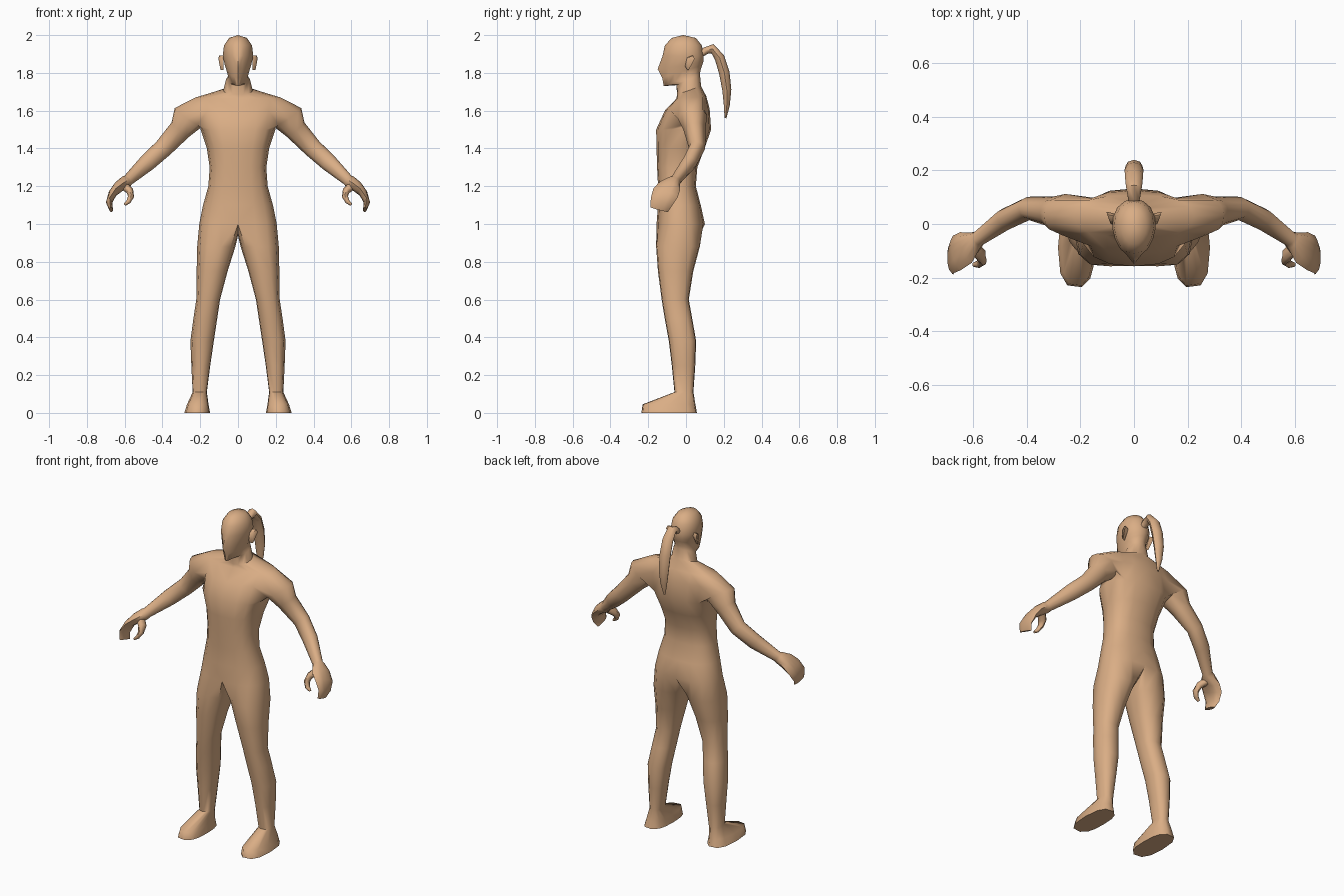
import bpy, bmesh, math
from mathutils import Vector, Matrix

if "Cube" in bpy.data.objects:
    bpy.data.objects.remove(bpy.data.objects["Cube"])

skin = bpy.data.materials.new("skin")
skin.diffuse_color = (0.70, 0.42, 0.235, 1)
skin.use_nodes = True
skin.node_tree.nodes["Principled BSDF"].inputs["Base Color"].default_value = skin.diffuse_color


def power(v, p):
    return math.copysign(abs(v) ** p, v)


def strip(bm, a, b, closed=True, skip=()):
    """Join two equal rows of vertices with quads."""
    n = len(a)
    for i in range(n if closed else n - 1):
        if i not in skip:
            j = (i + 1) % n
            bm.faces.new((a[i], a[j], b[j], b[i]))


def loft(bm, rings, closed=True):
    for a, b in zip(rings, rings[1:]):
        strip(bm, a, b, closed)


def tube_rings(bm, path, angles):
    """Rings across a path of (x, y, z, half width, half thickness)."""
    pts = [Vector(p[:3]) for p in path]
    rings = []
    for i, p in enumerate(path):
        d = (pts[min(i + 1, len(pts) - 1)] - pts[max(i - 1, 0)]).normalized()
        u = d.cross(Vector((0, 1, 0))).normalized()
        v = u.cross(d)
        rings.append([bm.verts.new(pts[i] + v * p[3] * math.cos(math.radians(t))
                                   + u * p[4] * math.sin(math.radians(t))) for t in angles])
    return rings


def finish(name, bm, mirror=True):
    if mirror:
        bmesh.ops.mirror(bm, geom=bm.verts[:] + bm.edges[:] + bm.faces[:],
                         matrix=Matrix(), merge_dist=0.0005, axis='X')
        bmesh.ops.remove_doubles(bm, verts=bm.verts[:], dist=0.0005)
    bmesh.ops.recalc_face_normals(bm, faces=bm.faces[:])
    me = bpy.data.meshes.new(name)
    bm.to_mesh(me)
    bm.free()
    me.materials.append(skin)
    ob = bpy.data.objects.new(name, me)
    bpy.context.collection.objects.link(ob)
    bpy.ops.object.select_all(action='DESELECT')
    ob.select_set(True)
    bpy.context.view_layer.objects.active = ob
    bpy.ops.object.shade_smooth_by_angle(angle=math.radians(55))


# Body: half rings from hips to crown
# front z, back z, front y, back y, half width, roundness, face taper, nose
bm = bmesh.new()
core = [
    (1.00, 1.00, -.156, .100, .205, .85, 0, 0),
    (1.10, 1.10, -.148, .078, .185, .85, 0, 0),
    (1.20, 1.20, -.148, .052, .157, .80, 0, 0),
    (1.30, 1.30, -.153, .060, .150, .80, 0, 0),
    (1.40, 1.40, -.156, .098, .165, .80, 0, 0),
    (1.50, 1.50, -.158, .133, .198, .80, 0, 0),
    (1.60, 1.61, -.112, .125, .212, .80, 0, 0),
    (1.665, 1.675, -.05, .108, .225, .80, 0, 0),
    (1.685, 1.73, -.048, .080, .078, 1, 0, 0),
    (1.735, 1.79, -.050, .074, .064, 1, 0, 0),
    (1.73, 1.81, -.118, .076, .066, 1, .50, 0),
    (1.775, 1.84, -.126, .085, .074, 1, .40, 0),
    (1.82, 1.86, -.126, .092, .082, 1, .30, .024),
    (1.89, 1.89, -.124, .094, .091, 1, .22, 0),
    (1.945, 1.945, -.112, .084, .080, 1, .15, 0),
    (1.985, 1.985, -.076, .052, .050, 1, .10, 0),
]
rows = []
for zf, zb, yf, yb, w, p, taper, nose in core:
    row = []
    for k in range(9):
        a = math.pi * k / 8
        f = (1 + math.cos(a)) / 2
        x = 0 if k in (0, 8) else w * power(math.sin(a), p) * (1 - taper * f)
        y = (yf + yb) / 2 - (yb - yf) / 2 * power(math.cos(a), p)
        row.append(bm.verts.new((x, y - (nose if k == 0 else 0), zf * f + zb * (1 - f))))
    rows.append(row)
for i in range(len(rows) - 1):
    # leave an arm opening at the shoulder
    strip(bm, rows[i], rows[i + 1], False, range(2, 6) if i in (5, 6) else ())
crown = bm.verts.new((0, -.015, 2.0))
for a, b in zip(rows[-1], rows[-1][1:]):
    bm.faces.new((a, b, crown))

# Leg and foot: from the hip ring and crotch seam down to the sole
seam = [bm.verts.new(c) for c in ((0, .06, .955), (0, -.02, .938), (0, -.10, .95))]
leg = [rows[0] + seam]
# z, inner x, outer x, front y, back y, roundness
for z, x0, x1, y0, y1, p in [
    (.88, .014, .216, -.160, .075, .85),
    (.75, .055, .219, -.150, .040, .85),
    (.60, .095, .221, -.130, .016, .85),
    (.50, .110, .236, -.114, .034, .85),
    (.38, .128, .252, -.092, .055, .85),
    (.25, .147, .247, -.076, .050, .85),
    (.11, .165, .240, -.062, .040, .85),
    (.045, .156, .270, -.232, .052, .75),
    (.00, .148, .284, -.238, .060, .75),
]:
    ring = []
    for k in range(12):
        a = math.radians(-45 + 33.75 * k if k <= 8 else 225 + 22.5 * (k - 8))
        ring.append(bm.verts.new(((x0 + x1) / 2 + (x1 - x0) / 2 * power(math.sin(a), p),
                                  (y0 + y1) / 2 - (y1 - y0) / 2 * power(math.cos(a), p), z)))
    leg.append(ring)
loft(bm, leg)
bm.faces.new(leg[-1])

# Arm and curled hand: from the shoulder opening to the fingertips
opening = rows[5][2:7] + [rows[6][6]] + rows[7][6:1:-1] + [rows[6][2]]
angles = [225 + 22.5 * i for i in range(5)] + [360] + [405 + 22.5 * i for i in range(5)] + [540]
arm = tube_rings(bm, [
    (.262, .035, 1.565, .078, .088),
    (.305, .045, 1.500, .058, .060),
    (.395, .058, 1.402, .044, .050),
    (.480, .018, 1.325, .042, .046),
    (.582, -.055, 1.232, .030, .030),
    (.592, -.062, 1.224, .036, .034),
    (.628, -.088, 1.200, .064, .030),
    (.662, -.108, 1.165, .070, .022),
    (.682, -.130, 1.118, .060, .016),
    (.672, -.142, 1.076, .048, .010),
], angles)
loft(bm, [opening] + arm)
bm.faces.new(arm[-1])
finish("body", bm)

# Thumbs
octo = [45 * i for i in range(8)]
bm = bmesh.new()
rings = tube_rings(bm, [
    (.608, -.085, 1.205, .028, .024),
    (.572, -.115, 1.175, .026, .020),
    (.566, -.138, 1.145, .020, .016),
    (.580, -.150, 1.118, .015, .012),
    (.600, -.152, 1.102, .008, .007),
], octo)
loft(bm, rings)
bm.faces.new(rings[0])
bm.faces.new(rings[-1])
finish("thumbs", bm)

# Ears: thin plates leaning outward
bm = bmesh.new()
outline = [(-.005, 1.835), (.008, 1.815), (.022, 1.84), (.040, 1.875), (.030, 1.892), (.005, 1.880)]
inner = [bm.verts.new((.076, y, z)) for y, z in outline]
outer = [bm.verts.new((.088 + (y + .005) * .35, y + .006, z)) for y, z in outline]
strip(bm, inner, outer)
bm.faces.new(inner)
bm.faces.new(outer)
finish("ears", bm)

# Ponytail: arched tapering tube
bm = bmesh.new()
rings = []
for y, z, dy, dz, w, t in [
    (.075, 1.895, .7, .7, .018, .016),
    (.105, 1.918, .7, .6, .024, .020),
    (.140, 1.928, 1, -.2, .030, .025),
    (.178, 1.880, .5, -.9, .034, .027),
    (.203, 1.800, .25, -1, .035, .028),
    (.216, 1.710, .1, -1, .032, .024),
    (.216, 1.630, -.1, -1, .022, .016),
    (.209, 1.560, -.1, -1, .006, .005),
]:
    n = Vector((0, -dz, dy)).normalized()
    rings.append([bm.verts.new(Vector((w * math.cos(math.radians(a)), y, z))
                               + n * t * math.sin(math.radians(a))) for a in octo])
loft(bm, rings)
bm.faces.new(rings[0])
bm.faces.new(rings[-1])
finish("ponytail", bm, mirror=False)
